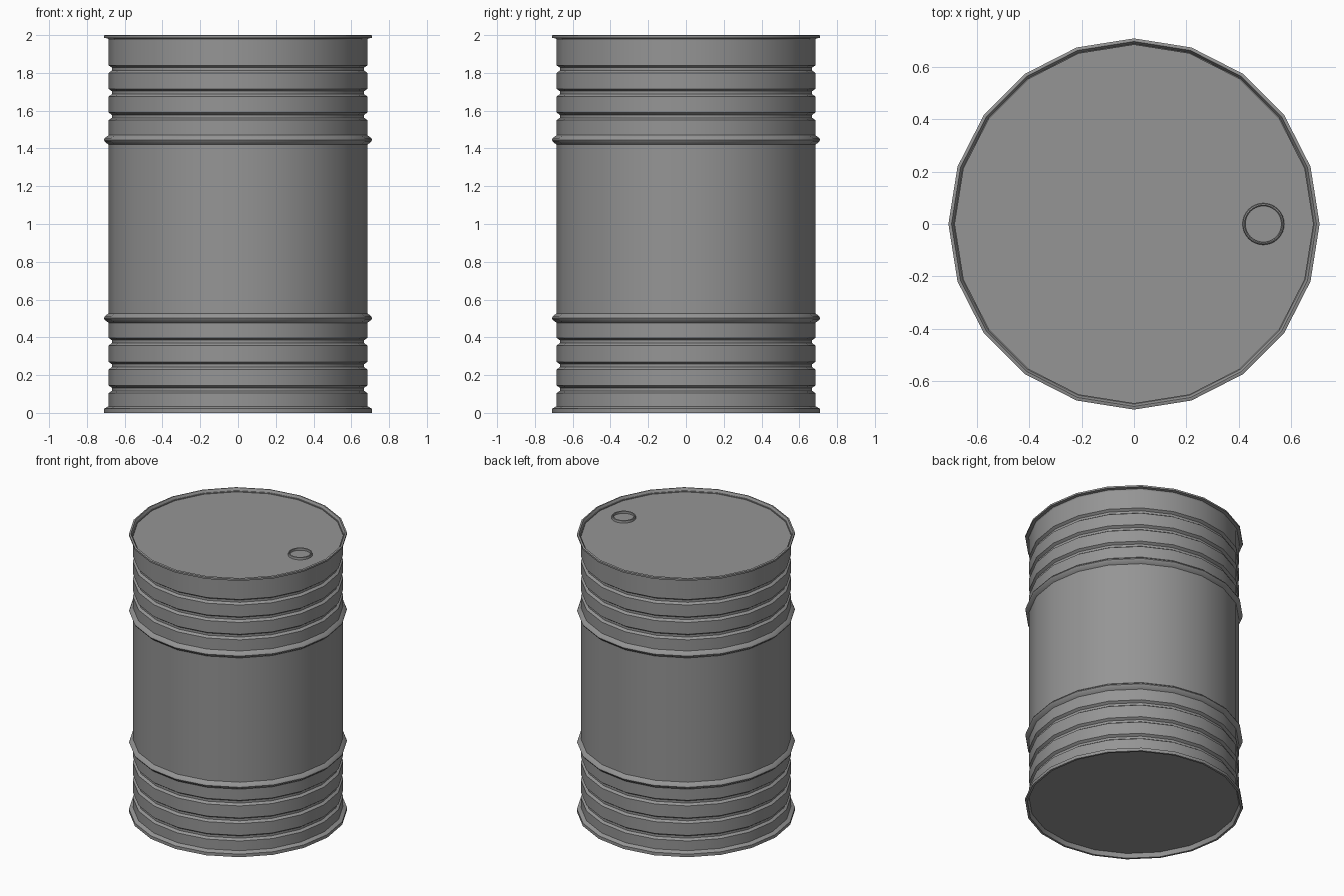
import bpy, bmesh, math

SIDES = 20
WALL, RIM, GROOVE = 0.685, 0.71, 0.668
BUNG_X = 0.495

if "Cube" in bpy.data.objects:
    bpy.data.objects.remove(bpy.data.objects["Cube"], do_unlink=True)

# One grey paint for the whole drum
grey = bpy.data.materials.new("grey_steel")
grey.use_nodes = True
grey.diffuse_color = (0.3, 0.3, 0.3, 1)
grey.node_tree.nodes["Principled BSDF"].inputs["Base Color"].default_value = grey.diffuse_color


def lathe(name, profile, sides, centre_x=0.0, closed=False):
    """Spin a (radius, z) profile around the vertical axis; open ends get caps."""
    bm = bmesh.new()
    rings = []
    for r, z in profile:
        angles = [math.tau * i / sides for i in range(sides)]
        rings.append([bm.verts.new((r * math.cos(a), r * math.sin(a), z)) for a in angles])
    pairs = list(zip(rings, rings[1:]))
    if closed:
        pairs.append((rings[-1], rings[0]))
    else:
        bm.faces.new(rings[0])
        bm.faces.new(rings[-1])
    for low, high in pairs:
        for i in range(sides):
            j = (i + 1) % sides
            bm.faces.new((low[i], low[j], high[j], high[i]))
    bmesh.ops.recalc_face_normals(bm, faces=bm.faces)
    mesh = bpy.data.meshes.new(name)
    bm.to_mesh(mesh)
    bm.free()
    mesh.materials.append(grey)
    obj = bpy.data.objects.new(name, mesh)
    obj.location.x = centre_x
    bpy.context.collection.objects.link(obj)
    bpy.ops.object.select_all(action='DESELECT')
    obj.select_set(True)
    bpy.context.view_layer.objects.active = obj
    bpy.ops.object.shade_smooth_by_angle(angle=math.radians(30))
    return obj


def groove(z):
    return [(WALL, z - 0.02), (GROOVE, z - 0.008), (GROOVE, z + 0.008), (WALL, z + 0.02)]


def rib(z):
    return [(WALL, z - 0.025), (RIM - 0.005, z - 0.01), (RIM, z),
            (RIM - 0.005, z + 0.01), (WALL, z + 0.025)]


# Drum body: recessed base, bottom rim, grooves and ribs, top rim, recessed lid
profile = [(WALL, 0.03), (WALL + 0.01, 0), (RIM, 0), (RIM, 0.022), (WALL, 0.035)]
for z in (0.125, 0.25, 0.377):
    profile += groove(z)
profile += rib(0.502) + rib(1.445)
for z in (1.57, 1.695, 1.82):
    profile += groove(z)
profile += [(WALL, 1.982), (RIM, 1.985), (RIM, 1.997), (RIM - 0.006, 2),
            (RIM - 0.012, 2), (WALL, 1.975)]
lathe("drum_body", profile, SIDES)

# Raised filler ring on the lid
lathe("filler_ring", [(0.08, 1.974), (0.078, 1.99), (0.073, 1.993), (0.069, 1.99), (0.069, 1.974)],
      32, BUNG_X, closed=True)
